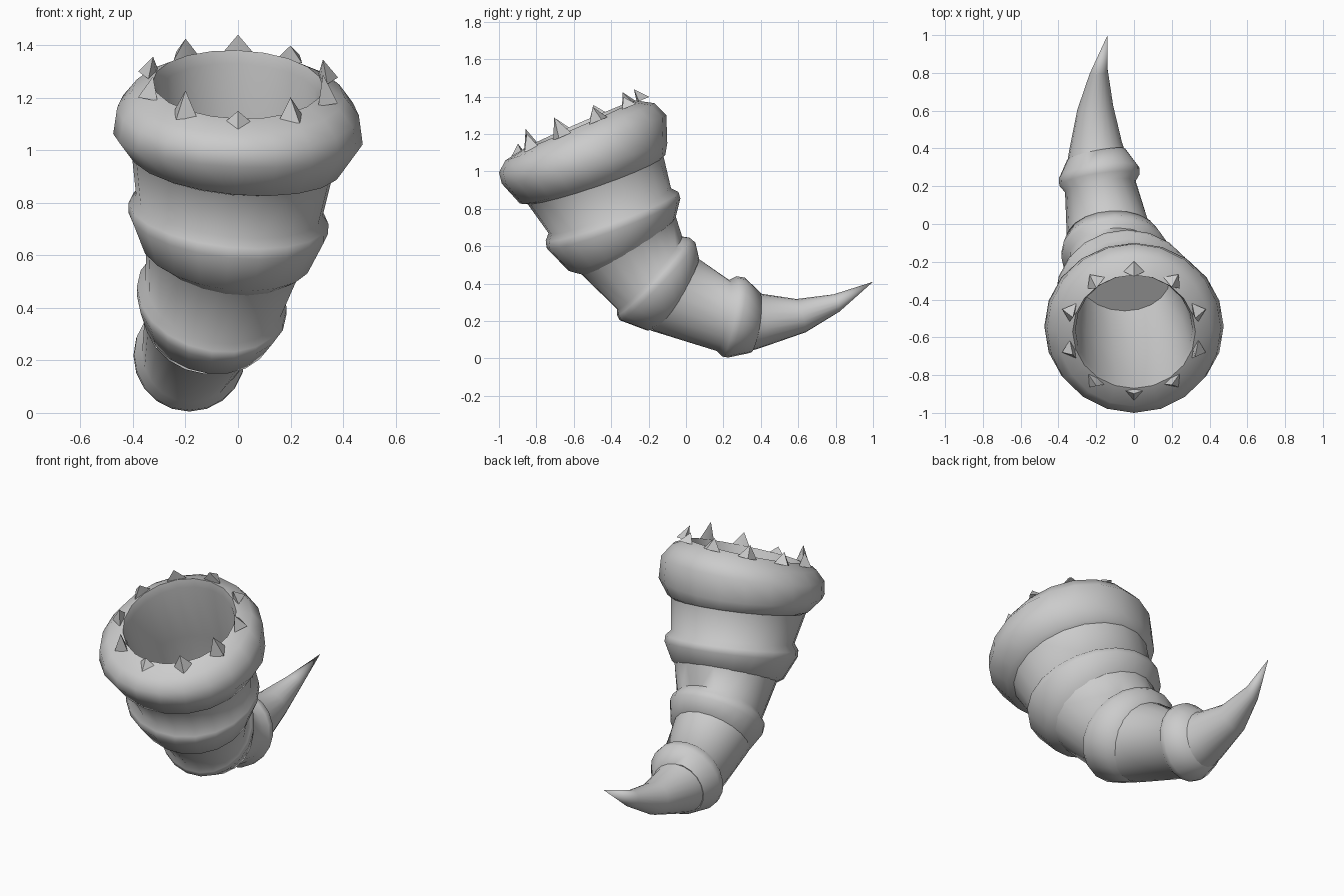
import bpy, bmesh, math
from mathutils import Vector

SIDES = 20

# ring = (front y, front z, back y, back z, centre x, half width, side skew y, side skew z)
def ring_point(r, t):
    ay, az, by, bz, cx, rx, dy, dz = r
    c = Vector((cx, (ay + by) / 2, (az + bz) / 2))
    h = Vector((0, (by - ay) / 2, (bz - az) / 2))
    return c + h * math.cos(t) + Vector((rx, dy, dz)) * math.sin(t)

def finish(bm, name, angle):
    bmesh.ops.recalc_face_normals(bm, faces=bm.faces)
    me = bpy.data.meshes.new(name)
    bm.to_mesh(me)
    bm.free()
    ob = bpy.data.objects.new(name, me)
    bpy.context.collection.objects.link(ob)
    bpy.ops.object.select_all(action='DESELECT')
    ob.select_set(True)
    bpy.context.view_layer.objects.active = ob
    bpy.ops.object.shade_smooth_by_angle(angle=math.radians(angle))

def loft(name, rings, tip=None, cap=False, closed=False):
    bm = bmesh.new()
    loops = [[bm.verts.new(ring_point(r, 2 * math.pi * i / SIDES)) for i in range(SIDES)]
             for r in rings]
    pairs = list(zip(loops, loops[1:]))
    if closed:
        pairs.append((loops[-1], loops[0]))
    for a, b in pairs:
        for i in range(SIDES):
            j = (i + 1) % SIDES
            bm.faces.new((a[i], a[j], b[j], b[i]))
    if tip:
        v = bm.verts.new(tip)
        for i in range(SIDES):
            bm.faces.new((loops[-1][i], loops[-1][(i + 1) % SIDES], v))
    if cap:
        bm.faces.new(loops[-1])
    finish(bm, name, 60)

# Thick mouth rim with the hollow running down inside
lip = (-0.87, 1.12, -0.27, 1.38, 0, 0.325, 0, -0.01)
loft("mouth_rim", [
    (-0.46, 0.50, -0.12, 0.72, -0.05, 0.24, 0, -0.03),
    (-0.69, 0.78, -0.16, 0.97, -0.02, 0.29, 0, -0.03),
    (-0.85, 1.08, -0.27, 1.33, 0, 0.31, 0, -0.01),
    lip,
    (-0.965, 1.06, -0.17, 1.365, 0, 0.405, 0, -0.01),
    (-1.0, 0.995, -0.105, 1.30, 0, 0.46, 0, -0.015),
    (-0.985, 0.935, -0.10, 1.15, 0, 0.475, 0, -0.02),
    (-0.89, 0.83, -0.11, 1.09, -0.01, 0.405, 0, -0.035),
    (-0.82, 0.83, -0.13, 1.07, -0.015, 0.37, 0, -0.035),
][::-1], cap=True)

# Upper segment with its raised band
loft("upper_segment", [
    (-0.85, 0.83, -0.12, 1.08, -0.02, 0.385, 0, -0.035),
    (-0.735, 0.67, -0.08, 0.91, -0.033, 0.355, 0, -0.04),
    (-0.75, 0.63, -0.04, 0.89, -0.036, 0.38, 0, -0.04),
    (-0.745, 0.59, -0.03, 0.855, -0.037, 0.38, 0, -0.04),
    (-0.63, 0.47, -0.055, 0.755, -0.045, 0.325, 0, -0.04),
    (-0.55, 0.45, -0.08, 0.72, -0.05, 0.27, 0, -0.04),
])

# Middle segment with its raised band
loft("middle_segment", [
    (-0.58, 0.47, -0.055, 0.76, -0.05, 0.30, 0, -0.04),
    (-0.37, 0.265, -0.02, 0.65, -0.09, 0.262, 0, -0.04),
    (-0.37, 0.235, 0.02, 0.645, -0.10, 0.285, 0, -0.04),
    (-0.355, 0.205, 0.05, 0.62, -0.10, 0.285, 0, -0.035),
    (-0.21, 0.15, 0.07, 0.535, -0.115, 0.245, 0.01, -0.03),
    (-0.15, 0.17, 0.06, 0.50, -0.12, 0.20, 0.01, -0.03),
])

# Lower segment with its raised band
loft("lower_segment", [
    (-0.19, 0.15, 0.05, 0.545, -0.13, 0.225, 0.02, -0.02),
    (0.165, 0.04, 0.23, 0.42, -0.178, 0.187, 0.03, 0),
    (0.195, 0.01, 0.27, 0.44, -0.183, 0.212, 0.03, 0),
    (0.225, 0.005, 0.315, 0.432, -0.185, 0.213, 0.03, 0),
    (0.345, 0.03, 0.39, 0.36, -0.20, 0.155, 0.03, 0),
    (0.36, 0.07, 0.38, 0.32, -0.20, 0.12, 0.03, 0),
])

# Pointed tail
loft("tail_spike", [
    (0.33, 0.035, 0.37, 0.36, -0.20, 0.155, 0.03, 0),
    (0.41, 0.06, 0.41, 0.345, -0.203, 0.14, 0.02, 0),
    (0.64, 0.14, 0.59, 0.318, -0.205, 0.095, 0.01, 0),
    (0.82, 0.25, 0.79, 0.343, -0.187, 0.048, 0.01, 0),
], tip=(-0.14, 1.0, 0.41))

# Ragged teeth around the inner lip
bm = bmesh.new()
up = Vector((0, -0.38, 0.92)).normalized()
centre = (ring_point(lip, 0) + ring_point(lip, math.pi)) / 2
heights = [0.07, 0.06, 0.08, 0.11, 0.085, 0.05, 0.10, 0.08, 0.07, 0.075]
for k, h in enumerate(heights):
    t = 2 * math.pi * k / 10
    p = ring_point(lip, t)
    out = (p - centre).normalized()
    side = out.cross(up)
    p += out * 0.015 - up * 0.012
    base = [bm.verts.new(p + d) for d in (side * 0.055, out * 0.06, side * -0.055, out * -0.012)]
    top = bm.verts.new(p + up * h)
    for i in range(4):
        bm.faces.new((base[i], base[(i + 1) % 4], top))
    bm.faces.new(base[::-1])
finish(bm, "rim_teeth", 40)
